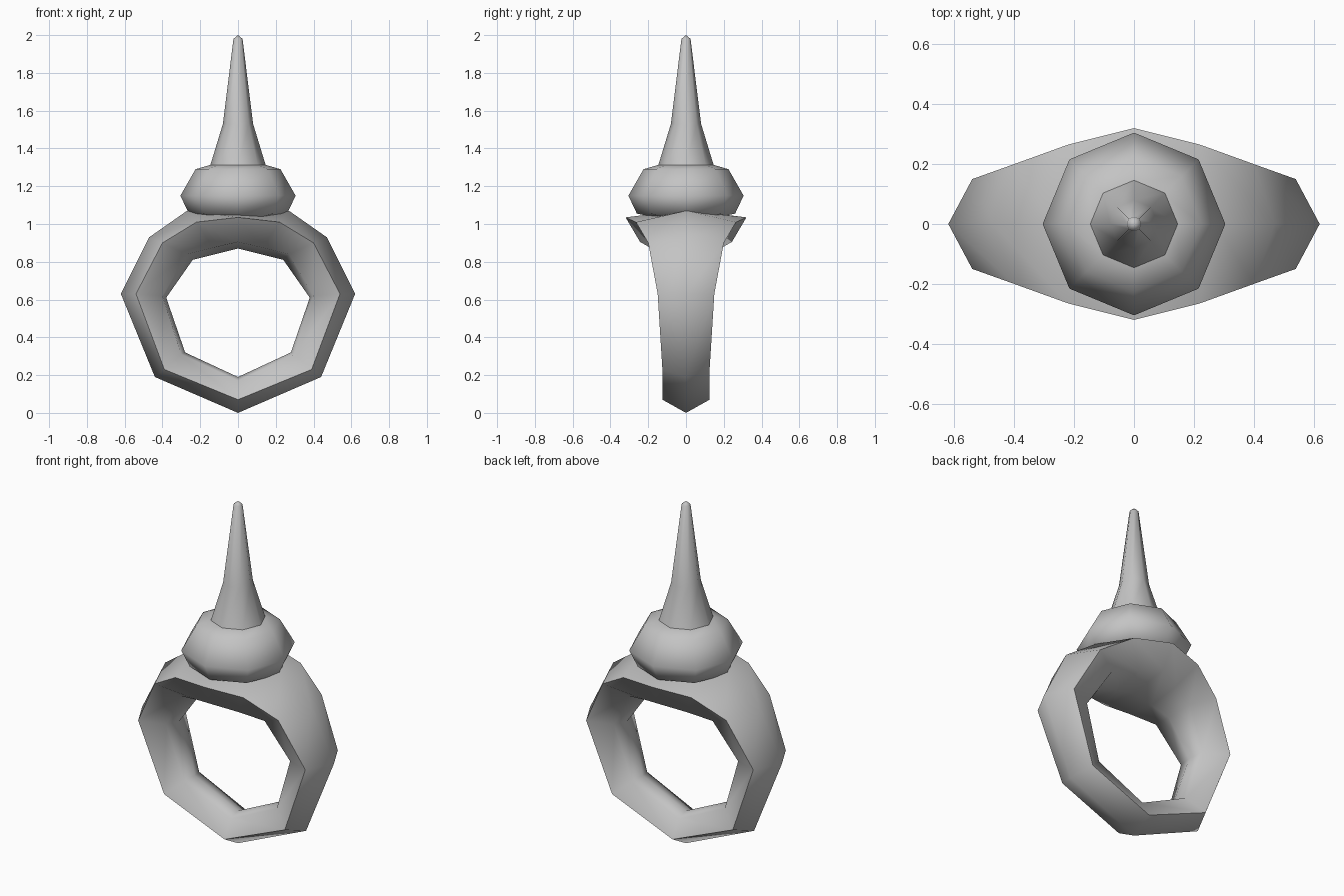
import bpy, bmesh, math

if "Cube" in bpy.data.objects:
    bpy.data.objects.remove(bpy.data.objects["Cube"])

metal = bpy.data.materials.new("grey metal")
metal.diffuse_color = (0.55, 0.55, 0.55, 1)
metal.use_nodes = True
metal.node_tree.nodes["Principled BSDF"].inputs["Base Color"].default_value = metal.diffuse_color


def make_object(name, bm, angle):
    bmesh.ops.recalc_face_normals(bm, faces=bm.faces)
    mesh = bpy.data.meshes.new(name)
    bm.to_mesh(mesh)
    bm.free()
    mesh.materials.append(metal)
    obj = bpy.data.objects.new(name, mesh)
    bpy.context.collection.objects.link(obj)
    bpy.ops.object.select_all(action='DESELECT')
    obj.select_set(True)
    bpy.context.view_layer.objects.active = obj
    bpy.ops.object.shade_smooth_by_angle(angle=math.radians(angle))
    return obj


def lathe(name, profile, angle, sides=8):
    """Turned part from (radius, height) pairs, corners on the axes."""
    bm = bmesh.new()
    rings = []
    for r, z in profile:
        if r == 0:
            rings.append([bm.verts.new((0, 0, z))] * sides)
        else:
            rings.append([bm.verts.new((r * math.cos(math.tau * i / sides),
                                        r * math.sin(math.tau * i / sides), z))
                          for i in range(sides)])
    for a, b in zip(rings, rings[1:]):
        for i in range(sides):
            j = (i + 1) % sides
            bm.faces.new(list(dict.fromkeys((a[i], a[j], b[j], b[i]))))
    return make_object(name, bm, angle)


# Band stations, bottom to top: outer ridge (x, z), side edge (x, y, z),
# inner edge (x, y, z), inner ridge (x, z)
stations = [
    ((0, 0.0), (0, .125, .07), (0, .07, .17), (0, .19)),
    ((.44, .19), (.39, .125, .23), (.30, .07, .31), (.28, .32)),
    ((.62, .63), (.54, .15, .63), (.40, .09, .62), (.38, .61)),
    ((.47, .93), (.40, .20, .90), (.27, .14, .84), (.24, .81)),
    ((.27, 1.07), (.22, .265, 1.01), (.13, .19, .875), (.12, .84)),
    ((0, 1.075), (0, .32, 1.035), (0, .243, .905), (0, .87)),
]


def section(station, side):
    (ox, oz), (ex, ey, ez), (nx, ny, nz), (ix, iz) = station
    return [(side * ox, 0, oz), (side * ex, ey, ez), (side * nx, ny, nz),
            (side * ix, 0, iz), (side * nx, -ny, nz), (side * ex, -ey, ez)]


# Band: right half going up, mirrored left half coming down
bm = bmesh.new()
loop = [section(s, 1) for s in stations] + [section(s, -1) for s in stations[-2:0:-1]]
rows = [[bm.verts.new(p) for p in sec] for sec in loop]
for k, a in enumerate(rows):
    b = rows[(k + 1) % len(rows)]
    for i in range(6):
        j = (i + 1) % 6
        bm.faces.new((a[i], a[j], b[j], b[i]))
make_object("ring_band", bm, 55)

# Rounded setting on top of the band
lathe("setting", [(0, 1.0), (.26, 1.055), (.305, 1.15), (.225, 1.29), (.14, 1.315), (0, 1.315)], 75)

# Tall tapering spike with a small blunt tip
lathe("spike", [(0, 1.29), (.147, 1.31), (.08, 1.53), (.024, 1.98), (0, 2.0)], 50)
